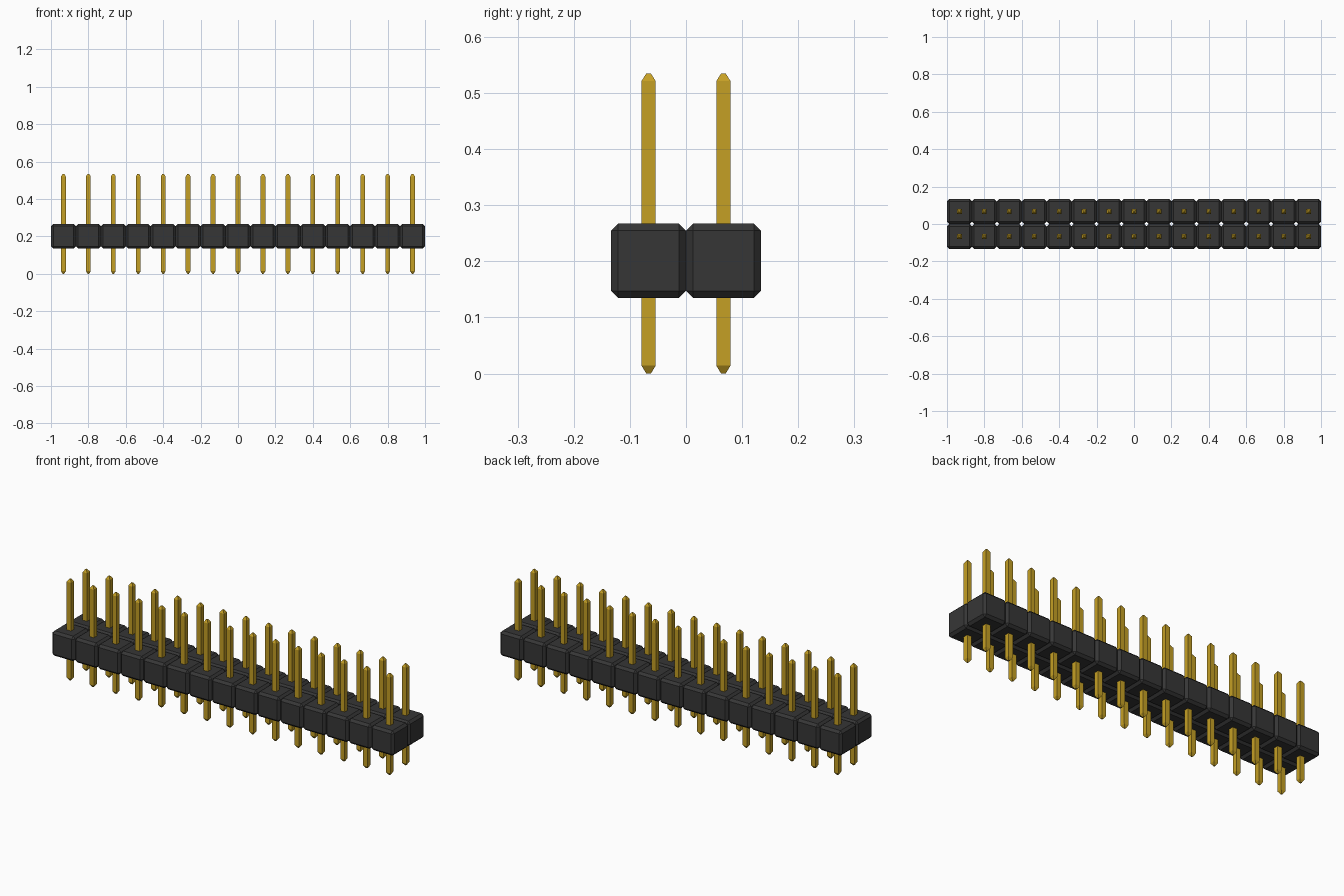
import bpy
import bmesh

if "Cube" in bpy.data.objects:
    bpy.data.objects.remove(bpy.data.objects["Cube"], do_unlink=True)

COLUMNS, ROWS = 15, 2
PITCH = 2 / COLUMNS
FIRST_X = -PITCH * (COLUMNS - 1) / 2
FIRST_Y = -PITCH * (ROWS - 1) / 2


def material(name, rgb, roughness, metallic=0.0):
    mat = bpy.data.materials.new(name)
    mat.use_nodes = True
    mat.diffuse_color = (*rgb, 1)
    bsdf = mat.node_tree.nodes["Principled BSDF"]
    bsdf.inputs["Base Color"].default_value = (*rgb, 1)
    bsdf.inputs["Roughness"].default_value = roughness
    bsdf.inputs["Metallic"].default_value = metallic
    return mat


def make_object(name, bm, mat):
    bmesh.ops.recalc_face_normals(bm, faces=bm.faces)
    mesh = bpy.data.meshes.new(name)
    bm.to_mesh(mesh)
    bm.free()
    mesh.materials.append(mat)
    obj = bpy.data.objects.new(name, mesh)
    bpy.context.collection.objects.link(obj)
    obj.location = (FIRST_X, FIRST_Y, 0)
    return obj


def repeat(obj):
    """Repeat one cell over all columns and both rows."""
    for axis, count in ((0, COLUMNS), (1, ROWS)):
        mod = obj.modifiers.new("Columns" if axis == 0 else "Rows", "ARRAY")
        mod.count = count
        mod.use_relative_offset = False
        mod.use_constant_offset = True
        offset = [0, 0, 0]
        offset[axis] = PITCH
        mod.constant_offset_displace = offset


black = material("black plastic", (0.037, 0.037, 0.037), 0.6)
gold = material("gold metal", (0.56, 0.35, 0.018), 0.4)

# Housing: chamfered cube for each pin
BASE_Z, TOP_Z = 0.135, 0.267
bm = bmesh.new()
bmesh.ops.create_cube(bm, size=1)
for v in bm.verts:
    v.co.x *= PITCH
    v.co.y *= PITCH
    v.co.z = BASE_Z if v.co.z < 0 else TOP_Z
bmesh.ops.bevel(bm, geom=bm.edges[:], offset=0.0125, offset_type='OFFSET',
                segments=1, affect='EDGES')
repeat(make_object("housing_blocks", bm, black))

# Pins: square shafts tapering at both ends, as (height, half width)
bm = bmesh.new()
rings = []
for z, h in ((0, 0.004), (0.014, 0.0127), (0.521, 0.0127), (0.535, 0.004)):
    rings.append([bm.verts.new((x * h, y * h, z))
                  for x, y in ((-1, -1), (1, -1), (1, 1), (-1, 1))])
for low, high in zip(rings, rings[1:]):
    for i in range(4):
        j = (i + 1) % 4
        bm.faces.new((low[i], low[j], high[j], high[i]))
bm.faces.new(rings[0][::-1])
bm.faces.new(rings[-1])
repeat(make_object("contact_pins", bm, gold))
